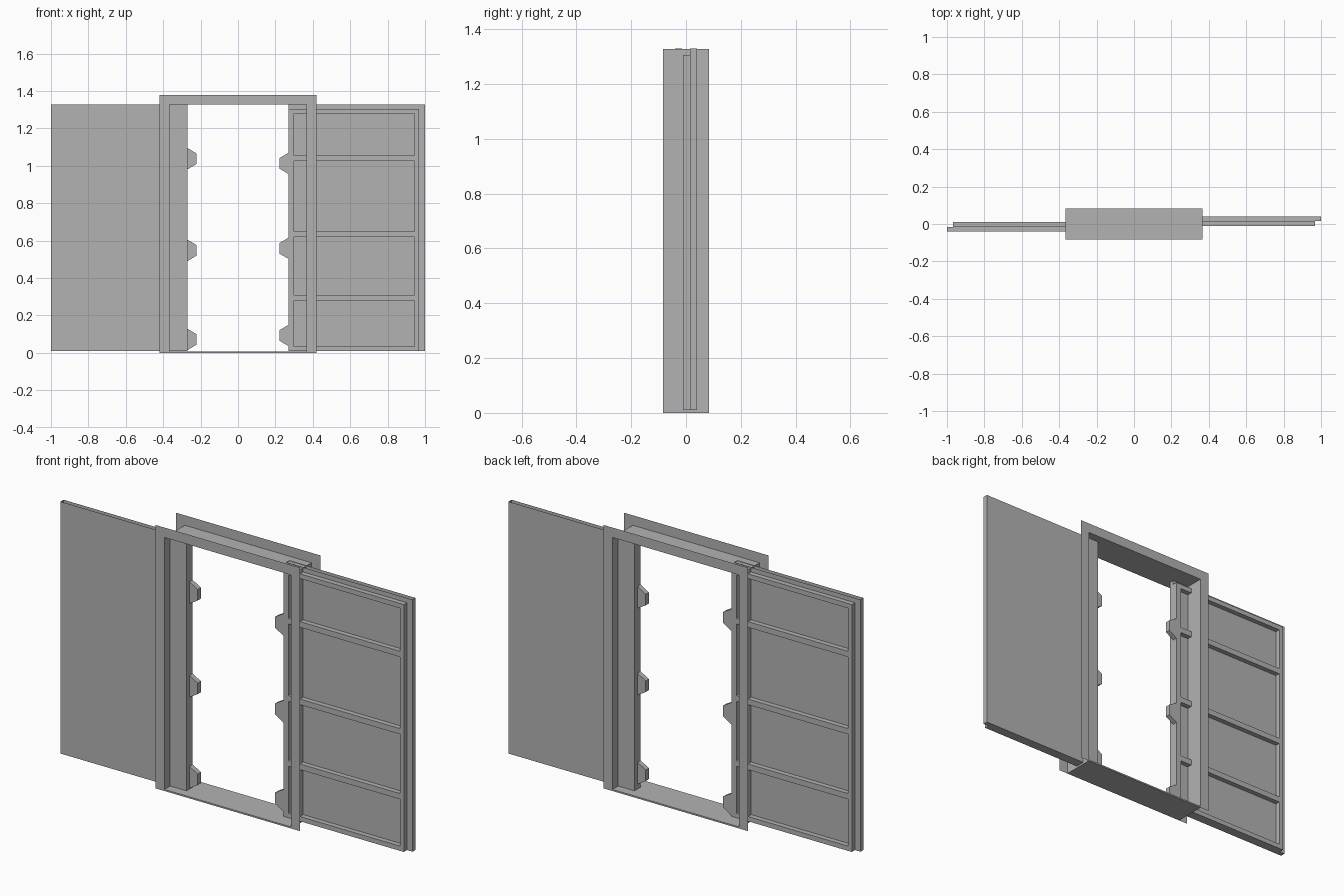
import bpy, bmesh, math
from mathutils import Matrix, Vector

if "Cube" in bpy.data.objects:
    bpy.data.objects.remove(bpy.data.objects["Cube"])

grey = bpy.data.materials.new("door grey")
grey.diffuse_color = (0.45, 0.45, 0.45, 1)
grey.use_nodes = True
grey.node_tree.nodes["Principled BSDF"].inputs["Base Color"].default_value = grey.diffuse_color


def finish(name, bm, turn=False):
    """Turn a bmesh into a named object, optionally spun half a turn about z."""
    if turn:
        bmesh.ops.rotate(bm, verts=bm.verts, cent=(0, 0, 0), matrix=Matrix.Rotation(math.pi, 3, 'Z'))
    me = bpy.data.meshes.new(name)
    bm.to_mesh(me)
    bm.free()
    me.materials.append(grey)
    ob = bpy.data.objects.new(name, me)
    bpy.context.collection.objects.link(ob)
    return ob


def quad(bm, pts):
    return bm.faces.new([bm.verts.new(p) for p in pts])


def extrude_y(bm, faces, dy, keep_back=False):
    """Pull flat faces along y, making side walls."""
    res = bmesh.ops.extrude_face_region(bm, geom=faces, use_keep_orig=keep_back)
    bmesh.ops.translate(bm, verts=[v for v in res["geom"] if isinstance(v, bmesh.types.BMVert)], vec=(0, dy, 0))
    if not keep_back:
        bmesh.ops.delete(bm, geom=[f for f in faces if f.is_valid], context='FACES')
    bmesh.ops.recalc_face_normals(bm, faces=bm.faces)


# Frame: thin tunnel lining the opening, with a flat casing on each side
HW, TOP, D, CASE = 0.367, 1.327, 0.084, 0.052
bm = bmesh.new()
corners = [(-HW, 0), (-HW, TOP), (HW, TOP), (HW, 0)]
for (xa, za), (xb, zb) in zip(corners, corners[1:] + corners[:1]):
    quad(bm, [(xa, -D, za), (xb, -D, zb), (xb, D, zb), (xa, D, za)])
bmesh.ops.remove_doubles(bm, verts=bm.verts, dist=1e-4)
bmesh.ops.recalc_face_normals(bm, faces=bm.faces)
bmesh.ops.reverse_faces(bm, faces=bm.faces)
finish("frame_lining", bm)

bm = bmesh.new()
quad(bm, [(-HW, -D, 0.008), (HW, -D, 0.008), (HW, D, 0.008), (-HW, D, 0.008)])
for s in (-1, 1):
    quad(bm, [(-HW * s, D * -s, 0), (HW * s, D * -s, 0), (HW * s, D * -s, 0.008), (-HW * s, D * -s, 0.008)])
finish("sill", bm)

for name, turn in (("front_casing", False), ("back_casing", True)):
    bm = bmesh.new()
    o = HW + CASE
    bm.faces.new([bm.verts.new((x, -D, z)) for x, z in
                  [(-o, 0), (-HW, 0), (-HW, TOP), (HW, TOP), (HW, 0), (o, 0), (o, TOP + CASE), (-o, TOP + CASE)]])
    finish(name, bm, turn)

# Sliding leaves: the left one is the right one spun half a turn
IN, OUT, LOW = 0.27, 1.0, 0.01
Y_FRONT, Y_MID, Y_BACK = -0.011, 0.015, 0.04
xs = [IN, 0.30, 0.945, 0.968]
zs = [LOW, 0.035, 0.28, 0.31, 0.62, 0.65, 1.025, 1.055, 1.28, 1.305]
teeth = {"right": (0.093, 0.559, 1.013), "left": (0.072, 0.548, 1.038)}

for side in ("right", "left"):
    turn = side == "left"

    # Flat skin plate, open along its top edge
    bm = bmesh.new()
    f = quad(bm, [(IN, Y_MID, LOW), (OUT, Y_MID, LOW), (OUT, Y_MID, 1.329), (IN, Y_MID, 1.329)])
    extrude_y(bm, [f], Y_BACK - Y_MID, keep_back=True)
    bmesh.ops.delete(bm, geom=[f for f in bm.faces if f.normal.z > 0.9], context='FACES_ONLY')
    finish(side + "_leaf_plate", bm, turn)

    # Raised stiles and rails around four sunken panels
    bm = bmesh.new()
    grid = [[bm.verts.new((x, Y_MID, z)) for x in xs] for z in zs]
    cells = [bm.faces.new([grid[j][i], grid[j][i + 1], grid[j + 1][i + 1], grid[j + 1][i]])
             for j in range(len(zs) - 1) for i in range(len(xs) - 1)
             if not (i == 1 and j % 2 == 1)]
    extrude_y(bm, cells, Y_FRONT - Y_MID)
    for f in bm.faces:  # walls face away from the solid rails
        if abs(f.normal.y) > 0.9 and f.normal.y > 0:
            f.normal_flip()
    finish(side + "_leaf_rails", bm, turn)

    # Locking teeth on the meeting edge
    bm = bmesh.new()
    for z in teeth[side]:
        f = quad(bm, [(IN, Y_MID, z - 0.057), (IN, Y_MID, z + 0.057),
                      (IN - 0.047, Y_MID, z + 0.029), (IN - 0.047, Y_MID, z - 0.029)])
        extrude_y(bm, [f], Y_FRONT - Y_MID, keep_back=True)
    finish(side + "_leaf_teeth", bm, turn)
